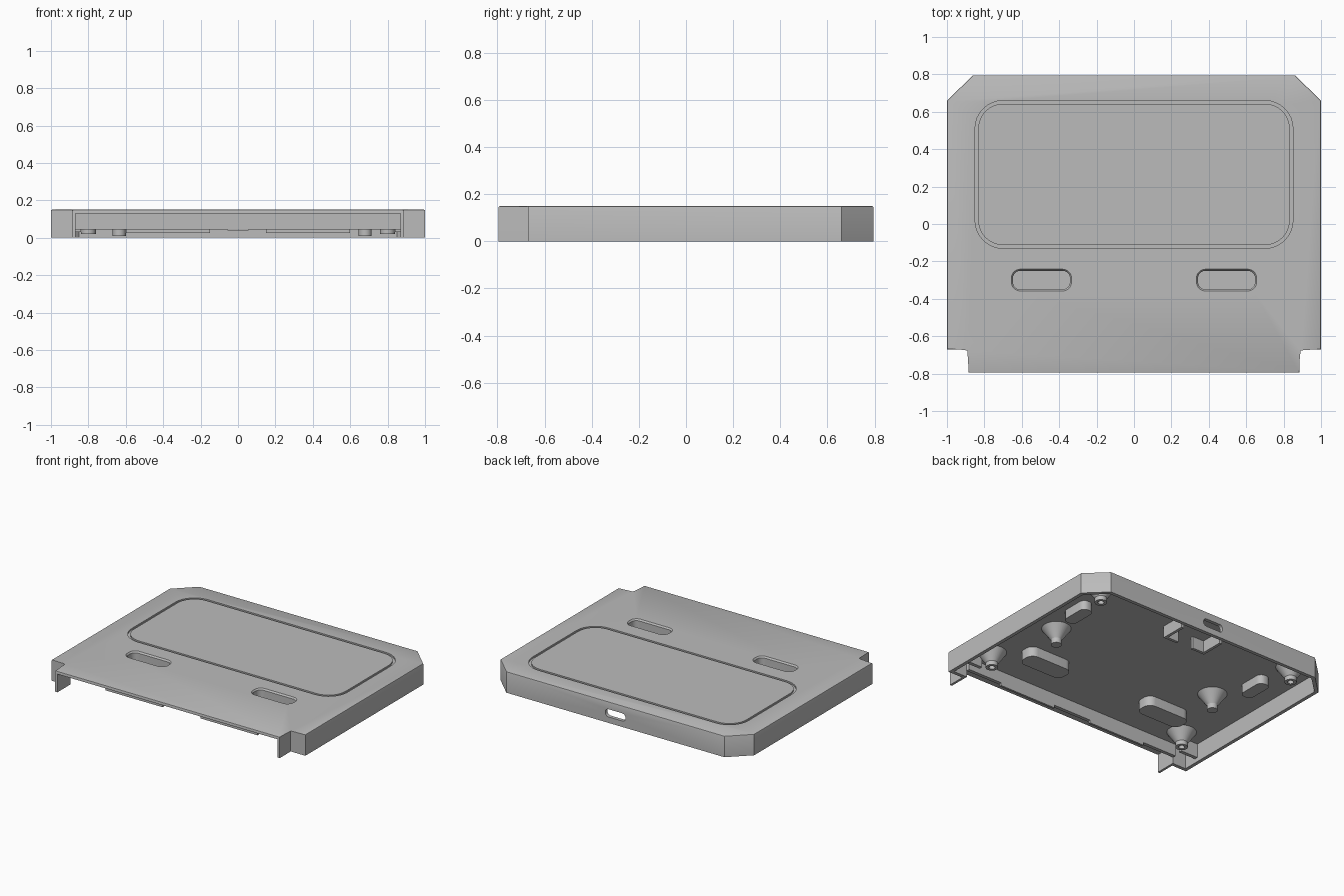
import bpy, bmesh, math

cube = bpy.data.objects.get("Cube")
if cube:
    bpy.data.objects.remove(cube, do_unlink=True)

grey = bpy.data.materials.new("plain grey")
grey.use_nodes = True
colour = (0.5, 0.5, 0.5, 1)
grey.diffuse_color = colour
grey.node_tree.nodes["Principled BSDF"].inputs["Base Color"].default_value = colour

TOP, CEILING = 0.15, 0.13


def finish(name, bm):
    bmesh.ops.recalc_face_normals(bm, faces=bm.faces[:])
    mesh = bpy.data.meshes.new(name)
    bm.to_mesh(mesh)
    bm.free()
    mesh.materials.append(grey)
    ob = bpy.data.objects.new(name, mesh)
    bpy.context.collection.objects.link(ob)
    return ob


def prism(name, pts, z0, z1, top_pts=None, bevel=0):
    bm = bmesh.new()
    low = [bm.verts.new((x, y, z0)) for x, y in pts]
    high = [bm.verts.new((x, y, z1)) for x, y in (top_pts or pts)]
    bm.faces.new(low[::-1])
    cap = bm.faces.new(high)
    n = len(low)
    for i in range(n):
        j = (i + 1) % n
        bm.faces.new((low[i], low[j], high[j], high[i]))
    if bevel:
        bmesh.ops.bevel(bm, geom=list(cap.edges), offset=bevel, segments=2,
                        profile=0.5, affect='EDGES')
    return finish(name, bm)


def rounded(cx, cy, w, h, r, steps=8):
    pts = []
    for k, (sx, sy) in enumerate(((1, 1), (-1, 1), (-1, -1), (1, -1))):
        for i in range(steps + 1):
            a = math.pi / 2 * (k + i / steps)
            pts.append((cx + sx * (w / 2 - r) + r * math.cos(a),
                        cy + sy * (h / 2 - r) + r * math.sin(a)))
    return pts


def box(name, x0, x1, y0, y1, z0, z1):
    return prism(name, [(x0, y0), (x1, y0), (x1, y1), (x0, y1)], z0, z1)


def cut(target, cutter):
    mod = target.modifiers.new("cut", 'BOOLEAN')
    mod.operation, mod.object, mod.solver = 'DIFFERENCE', cutter, 'EXACT'
    bpy.context.view_layer.objects.active = target
    bpy.ops.object.modifier_apply(modifier=mod.name)


def drop(ob):
    bpy.data.objects.remove(ob, do_unlink=True)


def lathe(name, cx, cy, profile, steps=32):
    bm = bmesh.new()
    rings = [[bm.verts.new((cx + r * math.cos(2 * math.pi * i / steps),
                            cy + r * math.sin(2 * math.pi * i / steps), z))
              for i in range(steps)] for r, z in profile]
    for a, b in zip(rings, rings[1:]):
        for i in range(steps):
            j = (i + 1) % steps
            bm.faces.new((a[i], a[j], b[j], b[i]))
    bm.faces.new(rings[0])
    bm.faces.new(rings[-1])
    return finish(name, bm)


def mirrored(half):
    return half + [(-x, y) for x, y in reversed(half)]


# Cover: solid outline, hollowed from below and open at the front
cover = prism("cover", mirrored([(0.885, -0.795), (0.885, -0.67), (1, -0.67),
                                 (1, 0.66), (0.86, 0.795)]), 0, TOP, bevel=0.006)
cavity = prism("cavity", mirrored([(0.868, -0.9), (0.868, -0.645), (0.975, -0.645),
                                   (0.975, 0.65), (0.85, 0.77)]), -0.05, CEILING)
cut(cover, cavity)
drop(cavity)

# Panel groove in the top
groove = prism("groove", rounded(0, 0.265, 1.7, 0.79, 0.15), 0.139, 0.2)
island = prism("island", rounded(0, 0.265, 1.665, 0.755, 0.132), 0.1, 0.3)
cut(groove, island)
cut(cover, groove)
drop(groove)
drop(island)

# Port opening in the back wall
port = prism("port", rounded(0, 0, 0.16, 0.055, 0.026), -0.1, 0.1)
port.rotation_euler = (math.pi / 2, 0, 0)
port.location = (0, 0.79, 0.07)
bpy.context.view_layer.update()
cut(cover, port)
drop(port)

# Finger pockets with cups below the top
for side, sx in (("left", 1), ("right", -1)):
    cup = prism(side + "_pocket_cup", rounded(sx * 0.495, -0.3, 0.345, 0.135, 0.055),
                0.06, 0.14)
    well = prism("well", rounded(sx * 0.495, -0.3, 0.305, 0.1, 0.04), 0.075, 0.2)
    rim = prism("rim", rounded(sx * 0.495, -0.3, 0.3, 0.095, 0.04), 0.136, 0.152,
                rounded(sx * 0.495, -0.3, 0.325, 0.12, 0.05))
    cut(cup, well)
    cut(cover, well)
    cut(cover, rim)
    cut(cup, rim)
    drop(well)
    drop(rim)

    # Side bosses under the panel
    prism(side + "_side_boss", rounded(sx * 0.745, 0.33, 0.09, 0.21, 0.04), 0.065, 0.135)

    # Corner screw posts with blind holes
    for end, y in (("back", 0.62), ("front", -0.475)):
        lathe(f"{side}_{end}_screw_post", sx * 0.8, y,
              [(0.1, 0.135), (0.04, 0.05), (0.04, 0.02), (0.02, 0.02), (0.02, 0.1)])
    xs = sorted((sx * 0.84, sx * 0.98))
    box(side + "_post_rib", *xs, -0.55, -0.525, 0.03, 0.135)

    # Bracket legs beside the port
    xs = sorted((sx * 0.15, sx * 0.17))
    box(side + "_bracket_leg", *xs, 0.5, 0.68, 0.045, 0.135)
    xs = sorted((sx * 0.06, sx * 0.15))
    box(side + "_bracket_foot", *xs, 0.5, 0.52, 0.045, 0.135)

# Central locating pegs
for side, x in (("left", 0.68), ("right", -0.635)):
    lathe(side + "_locating_peg", x, 0.03,
          [(0.1, 0.135), (0.038, 0.05), (0.035, 0.045), (0.035, 0.01)])

# Recessed front wall
box("front_wall", -0.87, 0.87, -0.645, -0.62, 0.045, 0.135)
for side, sx in (("left", 1), ("right", -1)):
    xs = sorted((sx * 0.15, sx * 0.6))
    box(side + "_front_wall_skirt", *xs, -0.635, -0.62, 0.025, 0.05)

for ob in bpy.context.collection.objects:
    if ob.type == 'MESH' and grey.name in ob.data.materials:
        bpy.ops.object.select_all(action='DESELECT')
        ob.select_set(True)
        bpy.context.view_layer.objects.active = ob
        bpy.ops.object.shade_smooth_by_angle(angle=math.radians(30))
